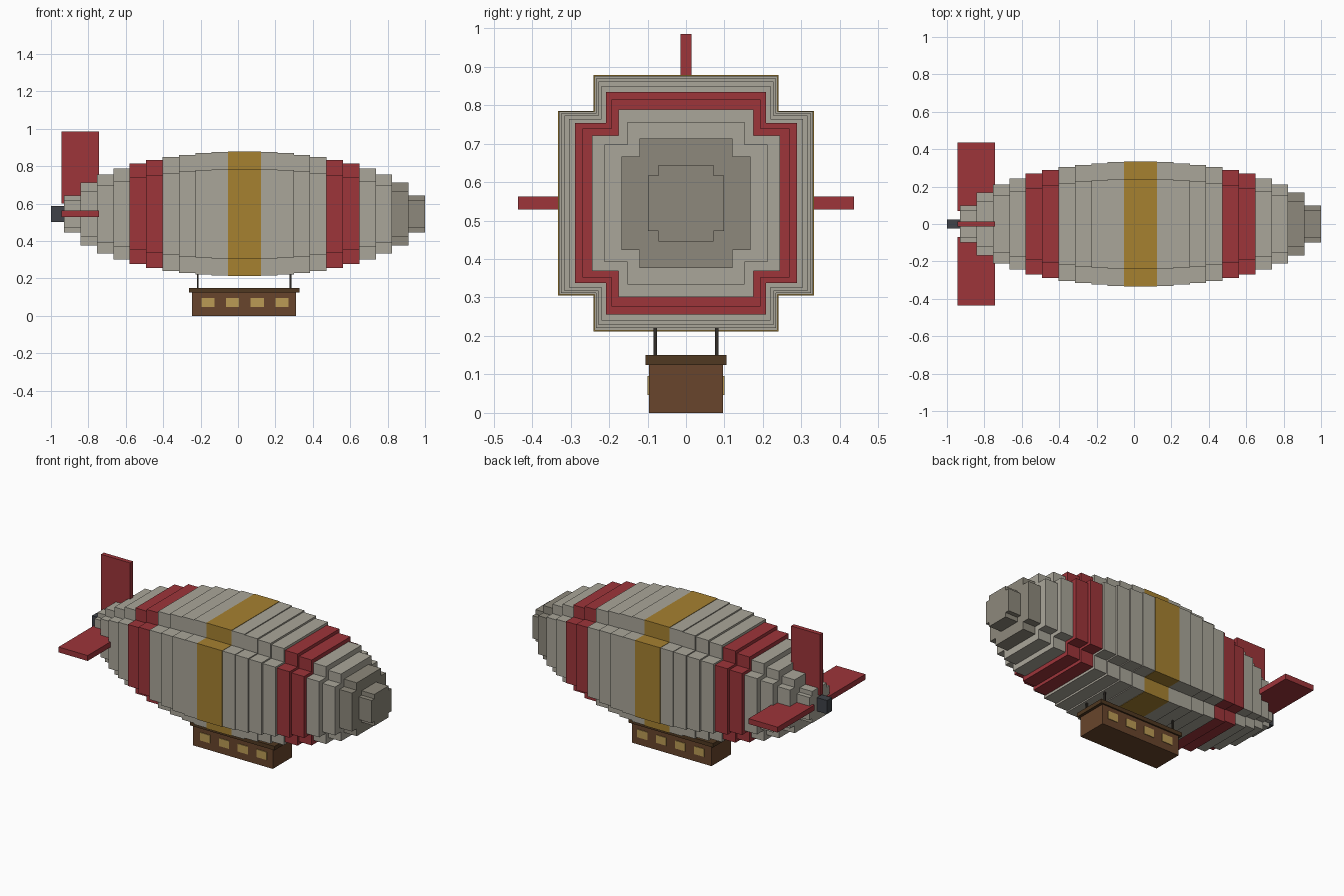
import bpy, bmesh, math

if "Cube" in bpy.data.objects:
    bpy.data.objects.remove(bpy.data.objects["Cube"])

def material(name, rgb):
    m = bpy.data.materials.new(name)
    m.diffuse_color = (*rgb, 1)
    m.use_nodes = True
    m.node_tree.nodes["Principled BSDF"].inputs["Base Color"].default_value = m.diffuse_color
    return m

CANVAS = material("canvas", (0.40, 0.38, 0.32))
NOSE = material("nose_grey", (0.27, 0.25, 0.20))
RED = material("red", (0.34, 0.035, 0.042))
GOLD = material("gold", (0.38, 0.22, 0.03))
WOOD = material("wood", (0.14, 0.06, 0.025))
DARK_WOOD = material("dark_wood", (0.08, 0.04, 0.015))
WINDOW = material("window", (0.50, 0.33, 0.09))
IRON = material("iron", (0.05, 0.055, 0.065))
ROPE = material("strut_dark", (0.03, 0.025, 0.02))

def finish(name, bm, mat):
    bmesh.ops.recalc_face_normals(bm, faces=bm.faces)
    me = bpy.data.meshes.new(name)
    bm.to_mesh(me)
    bm.free()
    me.materials.append(mat)
    ob = bpy.data.objects.new(name, me)
    bpy.context.collection.objects.link(ob)
    return ob

def box(name, x, y, z, mat):
    """Box from (min, max) ranges on each axis."""
    bm = bmesh.new()
    bmesh.ops.create_cube(bm, size=1)
    for v in bm.verts:
        v.co = [r[0] if c < 0 else r[1] for c, r in zip(v.co, (x, y, z))]
    return finish(name, bm, mat)

def plus_slice(name, x0, x1, r, mat):
    """Plus-shaped hull slice: a square with stepped corners."""
    n = r * 0.72
    corner = [(r, -n), (r, n), (n, n)]
    bm = bmesh.new()
    verts = []
    for k in range(4):
        c, s = round(math.cos(k * math.pi / 2)), round(math.sin(k * math.pi / 2))
        for y, z in corner:
            verts.append(bm.verts.new((x0, c * y - s * z, AXIS + s * y + c * z)))
    face = bm.faces.new(verts)
    ext = bmesh.ops.extrude_face_region(bm, geom=[face], use_keep_orig=True)
    moved = [g for g in ext["geom"] if isinstance(g, bmesh.types.BMVert)]
    bmesh.ops.translate(bm, verts=moved, vec=(x1 - x0, 0, 0))
    return finish(name, bm, mat)

# Hull: 22 slices following an ellipse
AXIS, RADIUS, COUNT = 0.545, 0.3335, 22
START, STEP = -0.93, 1.93 / 22
colours = {4: RED, 5: RED, 10: GOLD, 11: GOLD, 16: RED, 17: RED, 20: NOSE, 21: NOSE}
for i in range(COUNT):
    t = (i + 0.5) / COUNT * 2 - 1
    x0 = START + i * STEP
    plus_slice(f"hull_slice_{i + 1}", x0, x0 + STEP,
               RADIUS * math.sqrt(1 - t * t), colours.get(i, CANVAS))

# Tail fins and engine
FIN_X = (-0.945, -0.742)
box("top_fin", FIN_X, (-0.014, 0.014), (0.6, 0.985), RED)
for side, y in (("front", (-0.437, -0.07)), ("back", (0.07, 0.437))):
    box(f"{side}_fin", FIN_X, y, (0.529, 0.563), RED)
box("tail_engine", (-1.0, -0.92), (-0.025, 0.025), (0.503, 0.588), IRON)

# Gondola with roof
box("gondola", (-0.245, 0.31), (-0.096, 0.096), (0, 0.125), WOOD)
box("gondola_roof", (-0.262, 0.328), (-0.105, 0.105), (0.125, 0.15), DARK_WOOD)

# Windows and hanging struts on both sides
for side, s in (("front", -1), ("back", 1)):
    for i in range(4):
        x = -0.161 + i * 0.132
        box(f"{side}_window_{i + 1}", (x - 0.035, x + 0.035),
            sorted((s * 0.09, s * 0.1)), (0.046, 0.096), WINDOW)
    for end, x in (("rear", -0.215), ("fore", 0.28)):
        box(f"{side}_{end}_strut", (x - 0.005, x + 0.005),
            (s * 0.08 - 0.005, s * 0.08 + 0.005), (0.15, 0.25), ROPE)
